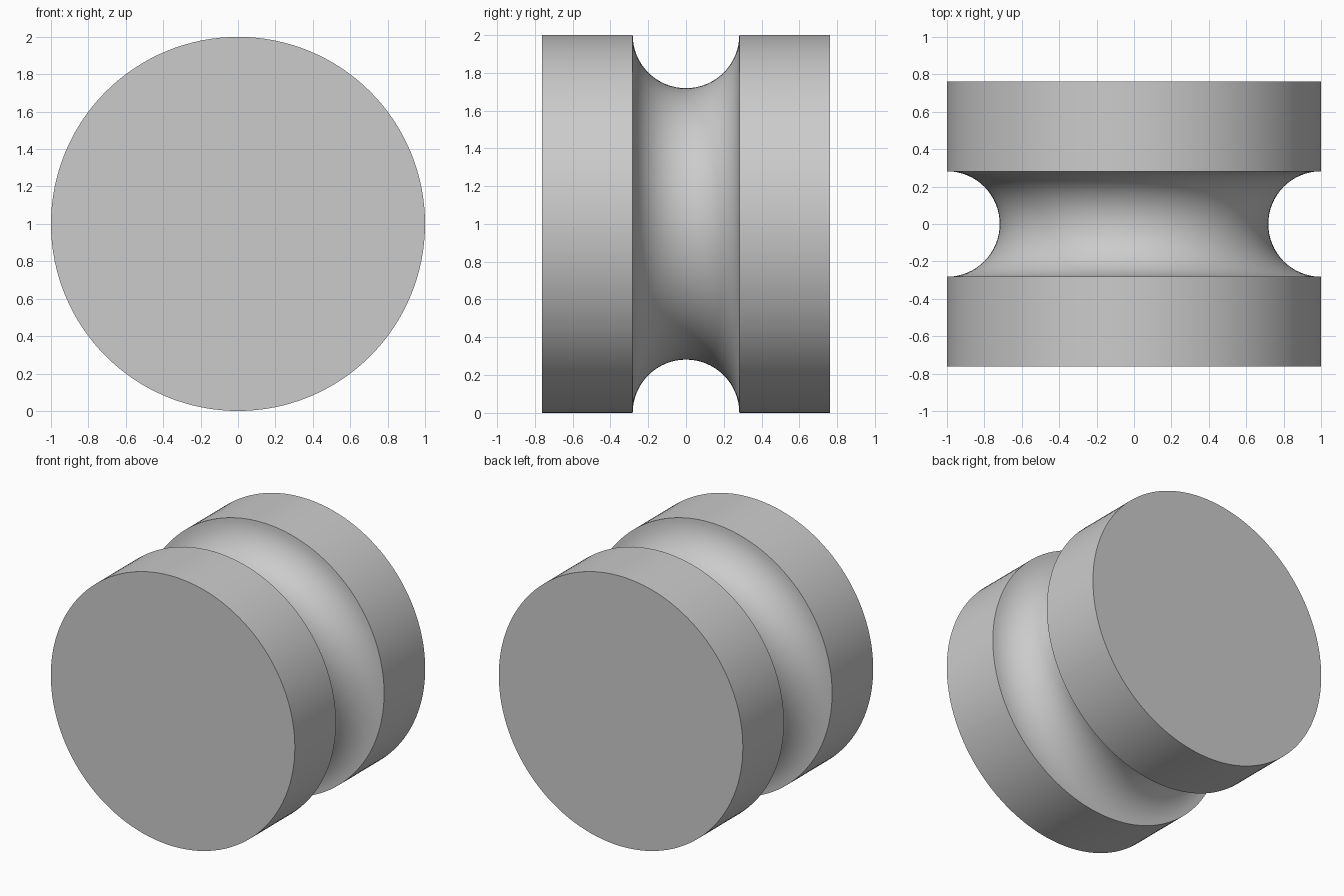
import bpy, bmesh, math
from mathutils import Matrix, Vector

cube = bpy.data.objects.get("Cube")
if cube:
    bpy.data.objects.remove(cube, do_unlink=True)

RADIUS, HALF_DEPTH, GROOVE = 1.0, 0.763, 0.282
SEGMENTS, ARC_STEPS = 128, 32

# Plain grey
grey = bpy.data.materials.new("grey")
grey.use_nodes = True
colour = (0.6, 0.6, 0.6, 1.0)
grey.diffuse_color = colour
grey.node_tree.nodes["Principled BSDF"].inputs["Base Color"].default_value = colour

# Half section of the wheel: (radius, y), with a semicircular groove
profile = [(0, -HALF_DEPTH), (RADIUS, -HALF_DEPTH)]
for i in range(ARC_STEPS + 1):
    a = math.pi * i / ARC_STEPS
    profile.append((RADIUS - GROOVE * math.sin(a), -GROOVE * math.cos(a)))
profile += [(RADIUS, HALF_DEPTH), (0, HALF_DEPTH)]

# Turn the section about the y axis
bm = bmesh.new()
verts = [bm.verts.new((r, y, 0)) for r, y in profile]
edges = [bm.edges.new(pair) for pair in zip(verts, verts[1:])]
bmesh.ops.spin(bm, geom=verts + edges, cent=(0, 0, 0), axis=(0, 1, 0),
               angle=math.tau, steps=SEGMENTS, use_merge=True)
bmesh.ops.remove_doubles(bm, verts=bm.verts, dist=0.0001)

# Make each end a single flat disc
for side in (-1, 1):
    cap = [f for f in bm.faces
           if all(abs(v.co.y - side * HALF_DEPTH) < 0.001 for v in f.verts)]
    bmesh.ops.dissolve_faces(bm, faces=cap, use_verts=True)
bmesh.ops.recalc_face_normals(bm, faces=bm.faces)
bmesh.ops.translate(bm, verts=bm.verts, vec=(0, 0, RADIUS))

mesh = bpy.data.meshes.new("grooved_wheel")
bm.to_mesh(mesh)
bm.free()
mesh.materials.append(grey)
wheel = bpy.data.objects.new("grooved_wheel", mesh)
bpy.context.collection.objects.link(wheel)

# Smooth curved faces, keeping the rims sharp
bpy.ops.object.select_all(action="DESELECT")
wheel.select_set(True)
bpy.context.view_layer.objects.active = wheel
bpy.ops.object.shade_smooth_by_angle(angle=math.radians(30))
